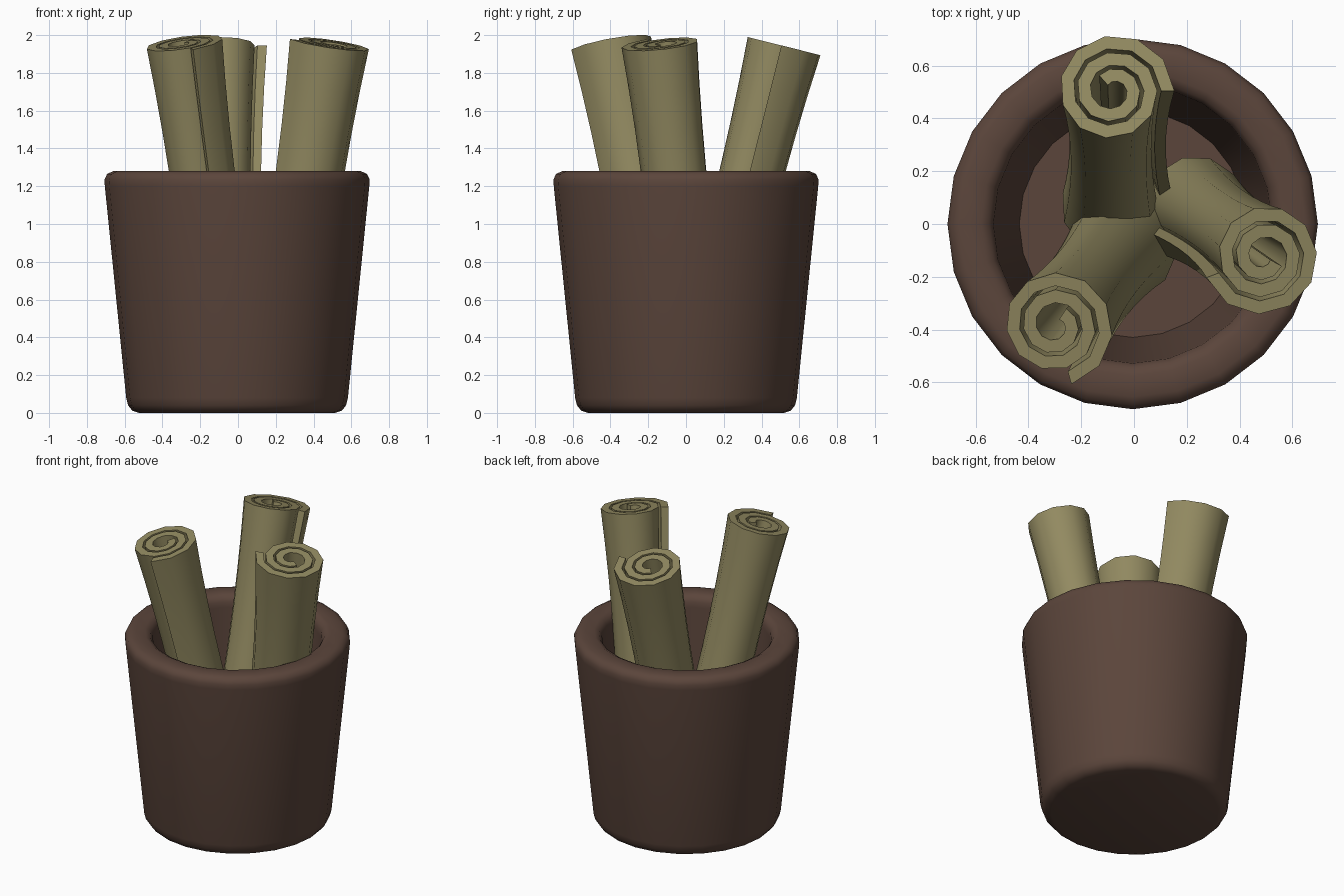
import bpy, bmesh, math
from mathutils import Vector

if "Cube" in bpy.data.objects:
    bpy.data.objects.remove(bpy.data.objects["Cube"])


def material(name, rgb):
    m = bpy.data.materials.new(name)
    m.diffuse_color = (*rgb, 1)
    m.use_nodes = True
    m.node_tree.nodes["Principled BSDF"].inputs["Base Color"].default_value = m.diffuse_color
    return m


def finish(bm, name, mat, angle):
    bmesh.ops.recalc_face_normals(bm, faces=bm.faces[:])
    mesh = bpy.data.meshes.new(name)
    bm.to_mesh(mesh)
    bm.free()
    obj = bpy.data.objects.new(name, mesh)
    bpy.context.collection.objects.link(obj)
    mesh.materials.append(mat)
    bpy.ops.object.select_all(action='DESELECT')
    obj.select_set(True)
    bpy.context.view_layer.objects.active = obj
    bpy.ops.object.shade_smooth_by_angle(angle=math.radians(angle))
    return obj


brown = material("brown_clay", (0.105, 0.06, 0.044))
paper = material("old_paper", (0.29, 0.255, 0.12))

# Bucket: lathed profile (radius, height), open hollow with rounded rim
PROFILE = [(0.52, 0.0), (0.555, 0.012), (0.577, 0.04), (0.587, 0.08),
           (0.70, 1.20), (0.702, 1.235), (0.688, 1.265), (0.655, 1.28),
           (0.575, 1.28), (0.545, 1.265), (0.528, 1.235), (0.525, 1.20),
           (0.43, 0.12)]
SIDES = 24
bm = bmesh.new()
rings = []
for r, z in PROFILE:
    rings.append([bm.verts.new((r * math.cos(2 * math.pi * i / SIDES),
                                r * math.sin(2 * math.pi * i / SIDES), z))
                  for i in range(SIDES)])
for a, b in zip(rings, rings[1:]):
    for i in range(SIDES):
        j = (i + 1) % SIDES
        bm.faces.new((a[i], a[j], b[j], b[i]))
bm.faces.new(rings[0])
bm.faces.new(rings[-1])
bucket = finish(bm, "bucket", brown, 50)
bucket.location.x = -0.005


# Scroll: thick spiral strip swept along a leaning axis, slimmer in the middle
def scroll(name, bottom, top, flap_degrees, turns=2.4, per_turn=11, levels=9):
    bottom, top = Vector(bottom), Vector(top)
    rot = (top - bottom).to_track_quat('Z', 'Y')
    rot = Vector((0, 0, 1)).rotation_difference(top - bottom)
    steps = round(turns * per_turn)
    thick = 0.05
    outer, inner = [], []
    for i in range(steps + 1):
        t = i / per_turn
        a = math.radians(flap_degrees) + 2 * math.pi * t
        r = 0.233 - 0.065 * t
        d = Vector((math.cos(a), math.sin(a), 0))
        outer.append(d * r)
        inner.append(d * max(r - thick, 0.012))
    loop = outer + inner[::-1]
    n = len(loop)
    bm = bmesh.new()
    rings = []
    for k in range(levels):
        t = k / (levels - 1)
        s = 0.85 + 0.15 * (2 * t - 1) ** 2
        centre = bottom.lerp(top, t)
        rings.append([bm.verts.new(centre + rot @ (p * s)) for p in loop])
    for a, b in zip(rings, rings[1:]):
        for i in range(n):
            j = (i + 1) % n
            bm.faces.new((a[i], a[j], b[j], b[i]))
    for ring in (rings[0], rings[-1]):
        for i in range(steps):
            bm.faces.new((ring[i], ring[i + 1], ring[n - 2 - i], ring[n - 1 - i]))
    return finish(bm, name, paper, 40)


scroll("back_scroll", (-0.075, 0.06, 0.17), (-0.08, 0.505, 1.945), 0)
scroll("left_scroll", (-0.05, -0.06, 0.17), (-0.30, -0.385, 1.955), 285)
scroll("right_scroll", (0.22, 0.07, 0.17), (0.492, -0.122, 1.955), 200)
